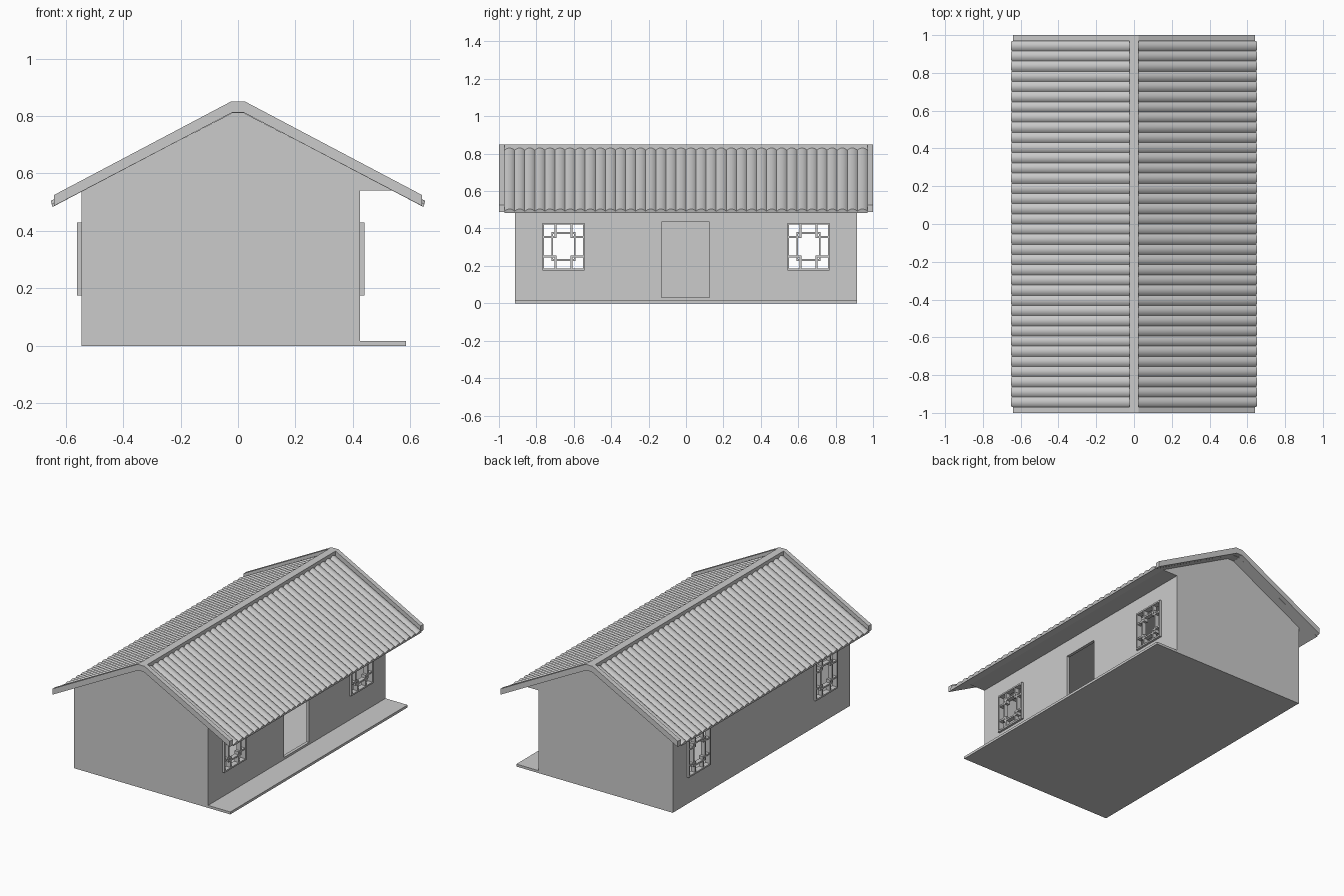
import bpy, bmesh, math

if "Cube" in bpy.data.objects:
    bpy.data.objects.remove(bpy.data.objects["Cube"])

WX0, WX1, WY, WZ, T = -0.545, 0.425, 0.915, 0.54, 0.02   # wall limits, thickness
SLOPE = 0.524


def under(x):
    return 0.812 - SLOPE * max(0.0, abs(x) - 0.02)


def finish(name, bm, smooth=False):
    bmesh.ops.recalc_face_normals(bm, faces=bm.faces)
    me = bpy.data.meshes.new(name)
    bm.to_mesh(me)
    bm.free()
    ob = bpy.data.objects.new(name, me)
    bpy.context.collection.objects.link(ob)
    if smooth:
        bpy.ops.object.select_all(action='DESELECT')
        ob.select_set(True)
        bpy.context.view_layer.objects.active = ob
        bpy.ops.object.shade_smooth_by_angle(angle=math.radians(50))
    return ob


def add_box(bm, x0, x1, y0, y1, z0, z1):
    v = bmesh.ops.create_cube(bm, size=1)['verts']
    for p in v:
        p.co = (x0 if p.co.x < 0 else x1, y0 if p.co.y < 0 else y1, z0 if p.co.z < 0 else z1)


def box(name, *lim):
    bm = bmesh.new()
    add_box(bm, *lim)
    return finish(name, bm)


def prism(name, profile, y0, y1):
    """Extrude an xz profile along y."""
    bm = bmesh.new()
    f = bm.faces.new([bm.verts.new((x, y0, z)) for x, z in profile])
    r = bmesh.ops.extrude_face_region(bm, geom=[f])
    for v in r['geom']:
        if isinstance(v, bmesh.types.BMVert):
            v.co.y = y1
    return finish(name, bm)


def long_wall(name, x0, x1, door):
    """Wall sheet with window (and door) openings, extruded to thickness."""
    bm = bmesh.new()
    ys = [-WY, -0.768, -0.542, -0.13, 0.126, 0.542, 0.768, WY]
    zs = [0, 0.03, 0.178, 0.43, 0.435, WZ]
    g = [[bm.verts.new((x0, y, z)) for z in zs] for y in ys]
    for i in range(len(ys) - 1):
        for j in range(len(zs) - 1):
            window = i in (1, 5) and j == 2
            opening = door and i == 3 and 1 <= j <= 3
            if not (window or opening):
                bm.faces.new((g[i][j], g[i + 1][j], g[i + 1][j + 1], g[i][j + 1]))
    r = bmesh.ops.extrude_face_region(bm, geom=bm.faces[:])
    for v in r['geom']:
        if isinstance(v, bmesh.types.BMVert):
            v.co.x = x1
    return finish(name, bm)


def lattice_window(name, x0, x1, yc):
    """Outer frame, notched centre square and four corner squares."""
    bm = bmesh.new()
    zc, hy, hz, w = 0.303, 0.113, 0.127, 0.005
    xm0, xm1 = x0 + 0.003, x1 - 0.003

    def bar_y(z, a, b, h=w, f=False):
        add_box(bm, x0 if f else xm0, x1 if f else xm1, yc + min(a, b), yc + max(a, b), zc + z - h, zc + z + h)

    def bar_z(y, a, b, h=w, f=False):
        add_box(bm, x0 if f else xm0, x1 if f else xm1, yc + y - h, yc + y + h, zc + min(a, b), zc + max(a, b))

    for s in (-1, 1):
        bar_y(s * (hz - w), -hy, hy, f=True)
        bar_z(s * (hy - w), -hz, hz, f=True)
        bar_y(s * 0.072, -0.062, 0.062)
        bar_z(s * 0.060, -0.077, 0.077)
        for t in (-1, 1):
            bar_y(s * 0.052, t * 0.037, t * hy)
            bar_z(s * 0.042, t * 0.047, t * hz)
    return finish(name, bm)


def tiles(name, side):
    """Corrugated tile field on one slope, flat underneath."""
    bm = bmesh.new()
    n, sub, y0, y1 = 36, 8, -0.97, 0.97
    xa, xb = side * 0.025, side * 0.647
    rows = []
    for i in range(n * sub + 1):
        y = y0 + (y1 - y0) * i / (n * sub)
        h = 0.009 + 0.012 * abs(math.sin(math.pi * i / sub)) ** 0.8
        pts = [(xa, under(xa)), (xb - side * 0.002, under(xb)),
               (xb + side * h * 0.2, under(xb) + h), (xa, under(xa) + h)]
        rows.append([bm.verts.new((x, y, z)) for x, z in pts])
    for a, b in zip(rows, rows[1:]):
        for k in range(4):
            m = (k + 1) % 4
            bm.faces.new((a[k], a[m], b[m], b[k]))
    bm.faces.new(rows[0])
    bm.faces.new(rows[-1])
    return finish(name, bm, True)


# floor slab with front veranda step
box("floor_slab", WX0, 0.585, -WY, WY, 0, 0.016)

# walls
long_wall("door_wall", WX1, WX1 - T, True)
long_wall("rear_wall", WX0, WX0 + T, False)
for s, n in ((-1, "front"), (1, "back")):
    box(n + "_gable_wall", WX0, WX1, min(s * WY, s * (WY - T)), max(s * WY, s * (WY - T)), 0, WZ)

# attic block with flat ceiling and veranda soffit
prism("attic", [(-0.54, WZ), (0.54, WZ), (0.02, 0.811), (-0.02, 0.811)], -WY, WY)

# lattice windows in both long walls
for s in (-1, 1):
    lattice_window("door_side_window", WX1 - T, 0.44, s * 0.655)
    lattice_window("rear_window", -0.56, WX0 + T, s * 0.655)

# raised roof edges, ridge and tiles
E, H = 0.64, 0.038
edge = [(-E, under(E)), (-0.02, 0.812), (0.02, 0.812), (E, under(E)),
        (E, under(E) + H), (0.025, 0.85), (-0.025, 0.85), (-E, under(E) + H)]
prism("front_roof_edge", edge, -1, -0.97)
prism("back_roof_edge", edge, 0.97, 1)
prism("ridge", [(-0.025, 0.81), (0.025, 0.81), (0.025, 0.85), (-0.025, 0.85)], -0.97, 0.97)
tiles("right_tiles", 1)
tiles("left_tiles", -1)
